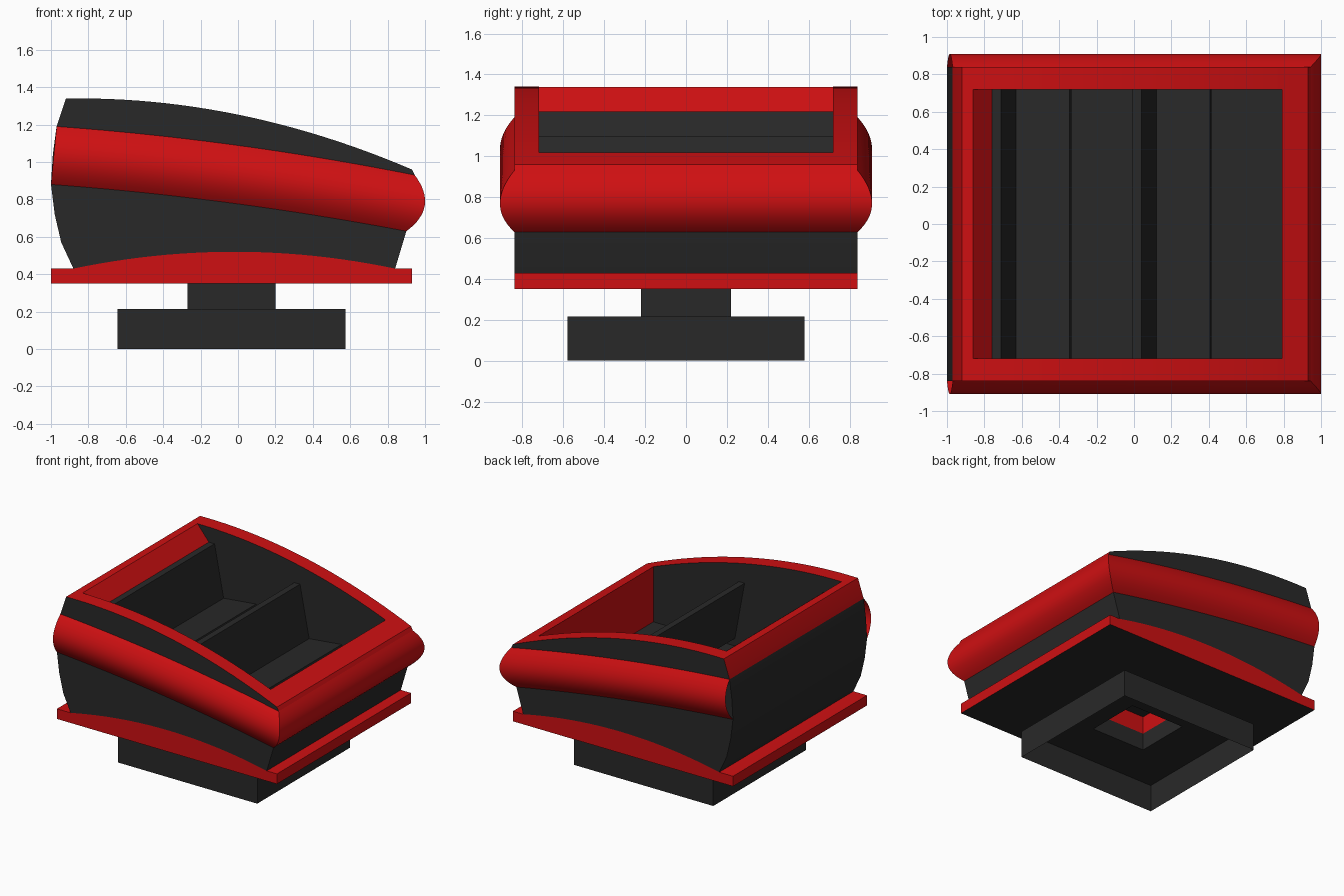
import bpy, bmesh, math
from mathutils import Vector

if "Cube" in bpy.data.objects:
    bpy.data.objects.remove(bpy.data.objects["Cube"])


def material(name, color):
    m = bpy.data.materials.new(name)
    m.diffuse_color = color
    m.use_nodes = True
    m.node_tree.nodes["Principled BSDF"].inputs["Base Color"].default_value = m.diffuse_color
    return m


DARK = material("dark", (0.022, 0.022, 0.022, 1))
RED = material("red", (0.62, 0.005, 0.006, 1))


def finish(name, bm, mats, fix=True):
    if fix:
        bmesh.ops.recalc_face_normals(bm, faces=bm.faces)
    me = bpy.data.meshes.new(name)
    bm.to_mesh(me)
    bm.free()
    for m in mats:
        me.materials.append(m)
    ob = bpy.data.objects.new(name, me)
    bpy.context.collection.objects.link(ob)
    return ob


def extrude(name, profile, half, mats):
    """Extrude an x-z outline from y = -half to y = half."""
    bm = bmesh.new()
    a = [bm.verts.new((x, -half, z)) for x, z in profile]
    b = [bm.verts.new((x, half, z)) for x, z in profile]
    bm.faces.new(a)
    bm.faces.new(b)
    for i in range(len(a)):
        j = (i + 1) % len(a)
        bm.faces.new((a[i], a[j], b[j], b[i]))
    return finish(name, bm, mats)


def cut(ob, cutter):
    mod = ob.modifiers.new("cut", 'BOOLEAN')
    mod.operation, mod.solver, mod.object = 'DIFFERENCE', 'EXACT', cutter
    bpy.context.view_layer.objects.active = ob
    bpy.ops.object.modifier_apply(modifier=mod.name)
    bpy.data.objects.remove(cutter)


def paint(ob, test):
    """Use material slot 1 on faces whose centre and normal pass the test."""
    for p in ob.data.polygons:
        p.material_index = int(test(p.center, p.normal))


def smooth(ob, angle=30):
    bpy.ops.object.select_all(action='DESELECT')
    ob.select_set(True)
    bpy.context.view_layer.objects.active = ob
    bpy.ops.object.shade_smooth_by_angle(angle=math.radians(angle))


def bezier(p0, p1, p2, n):
    p0, p1, p2 = Vector(p0), Vector(p1), Vector(p2)
    return [p0 * (1 - t) ** 2 + p1 * 2 * t * (1 - t) + p2 * t * t
            for t in (i / n for i in range(n + 1))]


def top_z(x):
    return 1.34 - 0.12 * (x + 0.85) ** 2


# Curves shared by the body and the plate
N = 24
top = [(x, top_z(x)) for x in (-0.92 + 1.85 * i / N for i in range(N + 1))]
arch = [tuple(p) for p in bezier((0.84, 0.43), (-0.02, 0.61), (-0.88, 0.43), N)]
left = [(-0.945, 0.57), (-0.98, 0.72), (-1.0, 0.88), (-0.99, 1.04), (-0.97, 1.19)]

# Open-topped body with arched underside
body = extrude("body", top + [(0.945, 0.93), (0.90, 0.63)] + arch + left, 0.84, [DARK, RED])
cavity = extrude("cavity_cutter", [(-0.86, 1.34), (-0.86, 1.6), (0.79, 1.6), (0.79, 0.58),
                                   (-0.76, 0.58), (-0.76, 1.22)], 0.72, [DARK])
cut(body, cavity)


def body_red(c, n):
    if abs(n.y) > 0.9:
        return False
    inside = abs(c.x - 0.79) < 0.01 or abs(c.x + 0.76) < 0.01
    rim = n.z > 0.3 and c.z > 0.9
    ends = (c.x < -0.9 and c.z > 1.19) or (c.x > 0.9 and c.z > 0.63)
    return inside or rim or ends


paint(body, body_red)
smooth(body, 20)

# Two leaning dividers, each with a shelf at its foot
for i in range(2):
    dx, dz = 0.75 * i, -0.12 * i
    prof = [(-0.76, 1.22), (-0.71, 1.22), (-0.63, 0.81), (-0.345, 0.84),
            (-0.335, 0.79), (-0.675, 0.76)]
    extrude(f"divider_{i + 1}", [(x + dx, z + dz) for x, z in prof], 0.72, [DARK])

# Rounded band around back, right end and front, mitred at the corners
M = 16
low = bezier((-1.0, 0.88), (-0.05, 0.81), (0.90, 0.63), N)
high = bezier((-0.97, 1.19), (-0.01, 1.12), (0.945, 0.93), N)
bm = bmesh.new()
rows = []
for side in (-1, 1):
    order = range(N + 1) if side < 0 else range(N, -1, -1)
    for s in order:
        row = []
        for k in range(M + 1):
            t = k / M
            p = low[s].lerp(high[s], t)
            d = 4 * t * (1 - t)
            push = 0.076 * d if s == N else 0
            row.append(bm.verts.new((p.x + push, side * (0.84 + 0.07 * d), p.y - push * 0.15)))
        rows.append(row)
for r0, r1 in zip(rows, rows[1:]):
    for k in range(M):
        bm.faces.new((r0[k], r1[k], r1[k + 1], r0[k + 1]))
band = finish("side_band", bm, [RED], fix=False)
smooth(band)

# Red plate with arched top, dark underside and a hole above the neck
plate = extrude("plate", [(-1.0, 0.35), (0.93, 0.35), (0.93, 0.43)] + arch + [(-1.0, 0.43)],
                0.84, [RED, DARK])
hole = extrude("hole_cutter", [(-0.27, 0.3), (0.20, 0.3), (0.20, 0.49), (-0.27, 0.49)],
               0.22, [RED])
cut(plate, hole)
paint(plate, lambda c, n: n.z < -0.9)
smooth(plate, 20)

# Hollow foot: open-bottomed base and neck, one thin sheet
bm = bmesh.new()
rings = []
for x0, x1, y, z in ((-0.645, 0.575, 0.58, 0), (-0.645, 0.575, 0.58, 0.215),
                     (-0.27, 0.20, 0.22, 0.215), (-0.27, 0.20, 0.22, 0.35)):
    rings.append([bm.verts.new(v) for v in
                  ((x0, -y, z), (x1, -y, z), (x1, y, z), (x0, y, z))])
for a, b in zip(rings, rings[1:]):
    for i in range(4):
        j = (i + 1) % 4
        bm.faces.new((a[i], a[j], b[j], b[i]))
finish("foot", bm, [DARK], fix=False)
